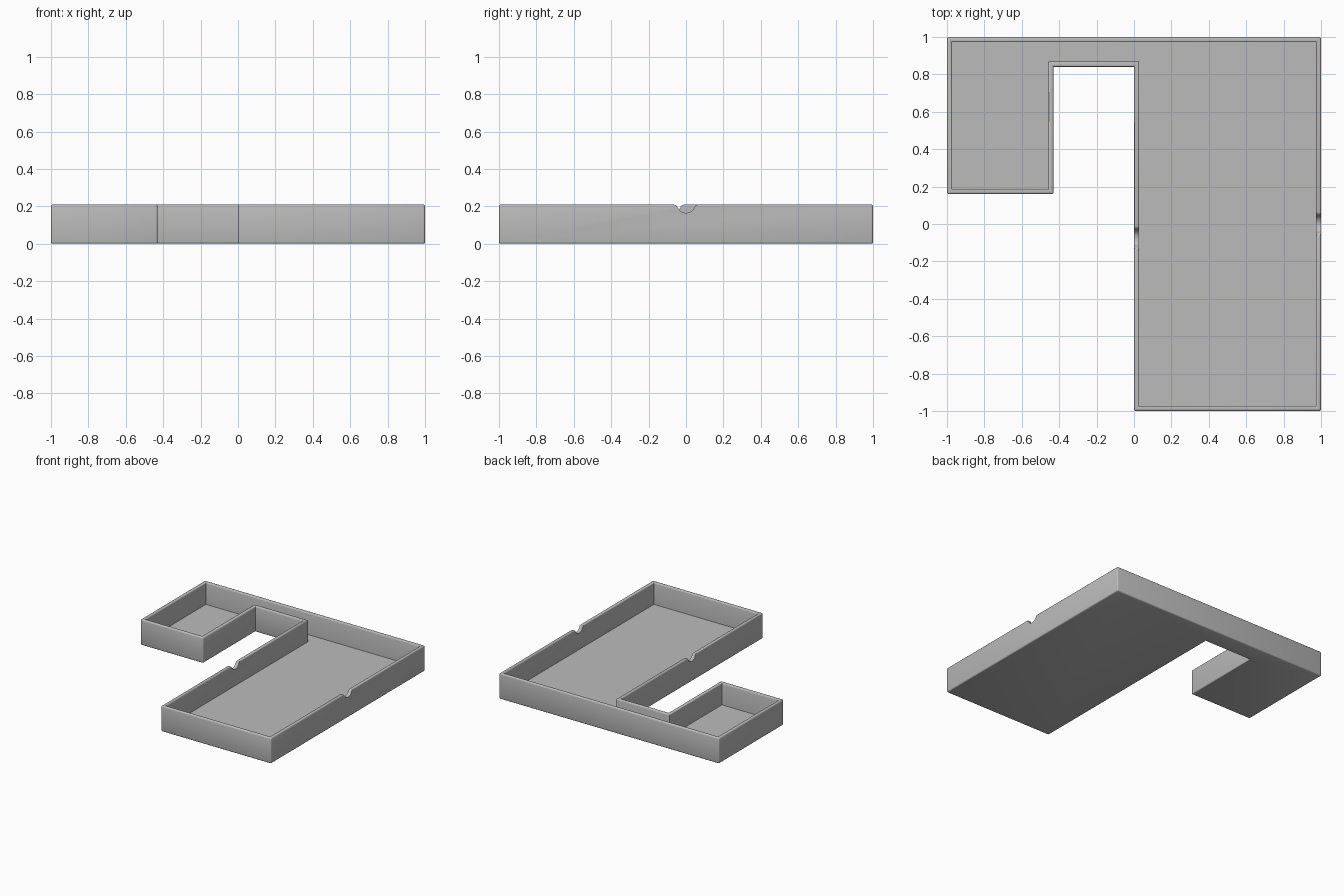
import bpy
import bmesh
from math import sin, cos, radians

if "Cube" in bpy.data.objects:
    bpy.data.objects.remove(bpy.data.objects["Cube"])

HEIGHT, WALL, FLOOR = 0.21, 0.028, 0.03
OUTLINE = [(-1, 1), (-1, 0.16), (-0.43, 0.16), (-0.43, 0.84),
           (0, 0.84), (0, -1), (1, -1), (1, 1)]

grey = bpy.data.materials.new("plain grey")
grey.use_nodes = True
grey.diffuse_color = (0.5, 0.5, 0.5, 1)
grey.node_tree.nodes["Principled BSDF"].inputs["Base Color"].default_value = (0.5, 0.5, 0.5, 1)


def prism(bm, points, direction):
    """Extrude a closed outline and return its far face."""
    face = bm.faces.new([bm.verts.new(p) for p in points])
    geom = bmesh.ops.extrude_face_region(bm, geom=[face], use_keep_orig=True)["geom"]
    far = next(g for g in geom if isinstance(g, bmesh.types.BMFace))
    bmesh.ops.translate(bm, verts=far.verts[:], vec=direction)
    bmesh.ops.recalc_face_normals(bm, faces=bm.faces[:])
    return far


def make_object(name, bm):
    mesh = bpy.data.meshes.new(name)
    bm.to_mesh(mesh)
    bm.free()
    mesh.materials.append(grey)
    obj = bpy.data.objects.new(name, mesh)
    bpy.context.collection.objects.link(obj)
    return obj


# Tray: solid outline, hollowed from above
bm = bmesh.new()
top = prism(bm, [(x, y, 0) for x, y in OUTLINE], (0, 0, HEIGHT))
bottom_edges = [e for e in bm.edges if all(v.co.z < 0.001 for v in e.verts)]
corner_edges = [e for e in bm.edges
                if abs(e.verts[0].co.z - e.verts[1].co.z) > 0.1 and e.is_convex]
outer_rim = list(top.edges)
bmesh.ops.inset_region(bm, faces=[top], thickness=WALL, use_even_offset=True)
inner_rim = list(top.edges)
cavity = bmesh.ops.extrude_face_region(bm, geom=[top])["geom"]
floor_verts = [g for g in cavity if isinstance(g, bmesh.types.BMVert)]
bmesh.ops.translate(bm, verts=floor_verts, vec=(0, 0, FLOOR - HEIGHT))
if top.is_valid:
    bmesh.ops.delete(bm, geom=[top], context="FACES_ONLY")
bm.normal_update()

# Soften the rim, underside and outer corners
rim_edges = [e for e in bm.edges
             if all(v.co.z > HEIGHT - 0.001 for v in e.verts)
             and abs(sum(f.normal.z for f in e.link_faces)) < 1.5]
soft = set(rim_edges + bottom_edges + corner_edges)
bmesh.ops.bevel(bm, geom=list(soft), offset=0.01, segments=3, profile=0.5,
                affect="EDGES", clamp_overlap=True)
bmesh.ops.recalc_face_normals(bm, faces=bm.faces[:])
tray = make_object("tray", bm)

# Flared round notches in the two long walls
arc = [(0.05 * sin(radians(a)), 0.215 - 0.05 * cos(radians(a)))
       for a in range(-60, 61, 10)]
flare = [(0.047, 0.198), (0.054, 0.206), (0.066, HEIGHT), (0.066, 0.25)]
profile = [(-y, z) for y, z in reversed(flare)] + arc + flare

bpy.context.view_layer.objects.active = tray
for x, y in [(1 - WALL / 2, 0), (WALL / 2, -0.075)]:
    bm = bmesh.new()
    prism(bm, [(x - 0.04, y + py, z) for py, z in profile], (0.08, 0, 0))
    cutter = make_object("notch_cutter", bm)
    cutter.hide_render = True
    cut = tray.modifiers.new("notch", "BOOLEAN")
    cut.operation = "DIFFERENCE"
    cut.solver = "EXACT"
    cut.object = cutter
    bpy.ops.object.modifier_apply(modifier=cut.name)
    bpy.data.objects.remove(cutter)

bpy.ops.object.select_all(action="DESELECT")
tray.select_set(True)
bpy.ops.object.shade_smooth_by_angle(angle=radians(35))
